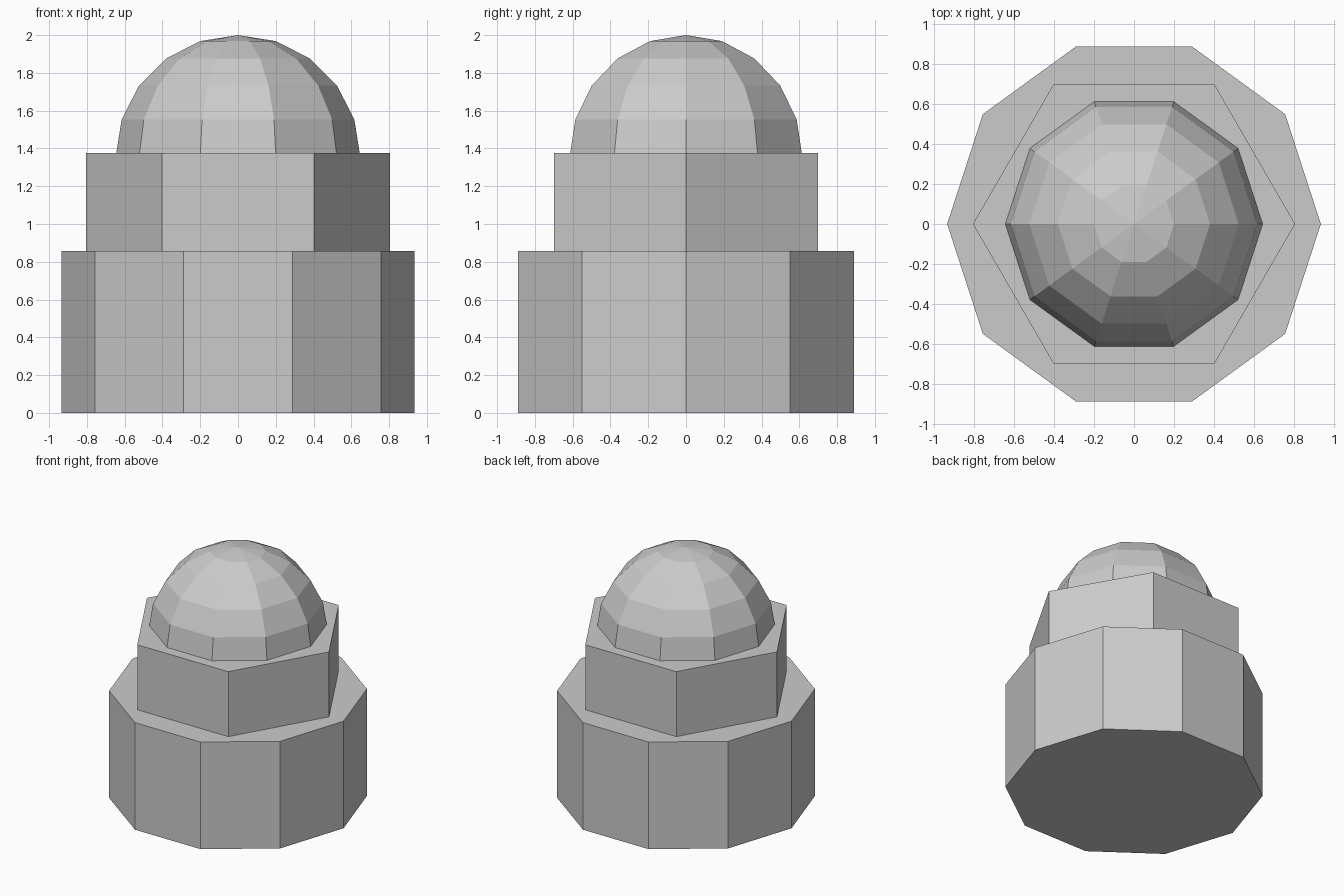
import bpy
import bmesh
from math import sin, cos, pi, radians

if "Cube" in bpy.data.objects:
    bpy.data.objects.remove(bpy.data.objects["Cube"])


def lathe(name, sides, profile):
    """Closed flat-faced solid of revolution from (radius, z) points, bottom to top."""
    bm = bmesh.new()
    rings = []
    for r, z in profile:
        if r < 1e-6:
            rings.append([bm.verts.new((0, 0, z))] * sides)
        else:
            rings.append([bm.verts.new((r * cos(2 * pi * i / sides),
                                        r * sin(2 * pi * i / sides), z))
                          for i in range(sides)])
    for low, high in zip(rings, rings[1:]):
        for i in range(sides):
            j = (i + 1) % sides
            quad = [low[i], low[j], high[j], high[i]]
            bm.faces.new(list(dict.fromkeys(quad)))
    bm.faces.new(rings[0][::-1])
    if profile[-1][0] > 1e-6:
        bm.faces.new(rings[-1])
    bmesh.ops.recalc_face_normals(bm, faces=bm.faces[:])
    mesh = bpy.data.meshes.new(name)
    bm.to_mesh(mesh)
    bm.free()
    obj = bpy.data.objects.new(name, mesh)
    bpy.context.collection.objects.link(obj)
    return obj


# Ten-sided base
lathe("base_drum", 10, [(0.935, 0), (0.935, 0.857)])

# Six-sided middle tier
lathe("hexagonal_tier", 6, [(0.806, 0.857), (0.806, 1.377)])

# Faceted dome, its equator sunk slightly into the tier
R = 0.648
dome = [(R * cos(radians(a)), 2 - R + R * sin(radians(a))) for a in range(0, 91, 18)]
lathe("dome", 10, dome)
